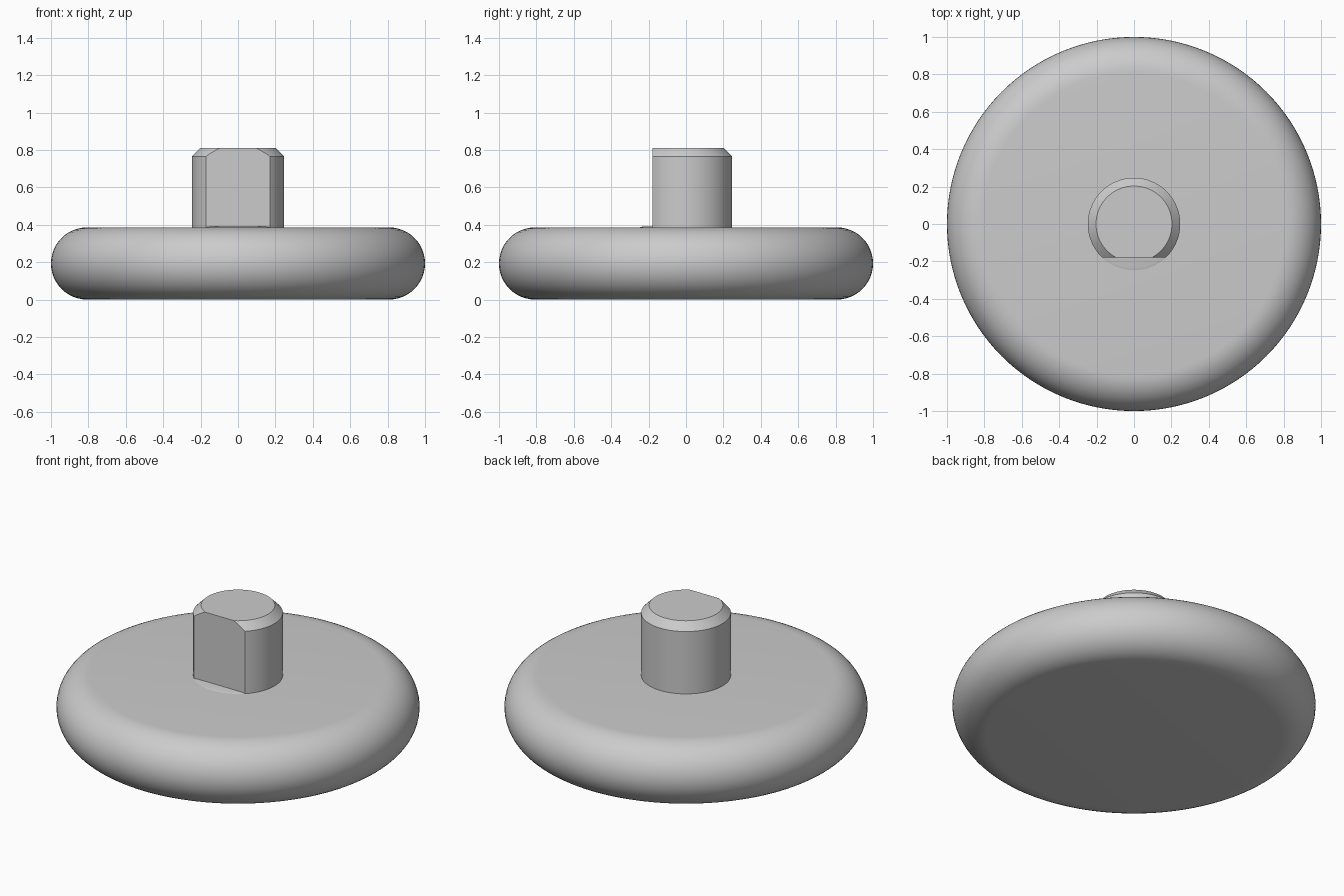
import bpy, bmesh
from math import pi, cos, sin, radians
from mathutils import Matrix

cube = bpy.data.objects.get("Cube")
if cube:
    bpy.data.objects.remove(cube, do_unlink=True)

grey = bpy.data.materials.new("plain grey")
grey.use_nodes = True
colour = (0.6, 0.6, 0.6, 1)
grey.diffuse_color = colour
grey.node_tree.nodes["Principled BSDF"].inputs["Base Color"].default_value = colour


def lathe(name, profile, flat_y=None, steps=128):
    """Turn an (r, z) profile about z; optionally cut a flat on the front."""
    bm = bmesh.new()
    verts = [bm.verts.new((r, 0, z)) for r, z in profile]
    edges = [bm.edges.new(pair) for pair in zip(verts, verts[1:])]
    bmesh.ops.spin(bm, geom=verts + edges, cent=(0, 0, 0), axis=(0, 0, 1),
                   angle=2 * pi, steps=steps)
    bmesh.ops.remove_doubles(bm, verts=bm.verts, dist=1e-5)
    # Close the two ends with single flat faces
    bmesh.ops.holes_fill(bm, edges=[e for e in bm.edges if e.is_boundary], sides=0)
    if flat_y is not None:
        bmesh.ops.bisect_plane(bm, geom=bm.verts[:] + bm.edges[:] + bm.faces[:],
                               plane_co=(0, flat_y, 0), plane_no=(0, -1, 0),
                               clear_outer=True)
        bmesh.ops.holes_fill(bm, edges=[e for e in bm.edges if e.is_boundary], sides=0)
    bmesh.ops.recalc_face_normals(bm, faces=bm.faces)
    mesh = bpy.data.meshes.new(name)
    bm.to_mesh(mesh)
    bm.free()
    mesh.materials.append(grey)
    obj = bpy.data.objects.new(name, mesh)
    bpy.context.collection.objects.link(obj)
    bpy.ops.object.select_all(action='DESELECT')
    obj.select_set(True)
    bpy.context.view_layer.objects.active = obj
    bpy.ops.object.shade_smooth_by_angle(angle=radians(25))
    return obj


# Round disc with a fully rounded rim
top, rim = 0.386, 0.193
lathe("disc", [(1 - rim + rim * cos(a), rim + rim * sin(a))
               for a in (-pi / 2 + pi * i / 24 for i in range(25))])

# Shaft with a chamfered end and a flat on the front
lathe("shaft", [(0.247, 0.3), (0.247, 0.765), (0.203, 0.81)], flat_y=-0.178)

# Low uncut root left below the flat
lathe("shaft_root", [(0.247, 0.3), (0.247, top), (0.232, top + 0.004)])
